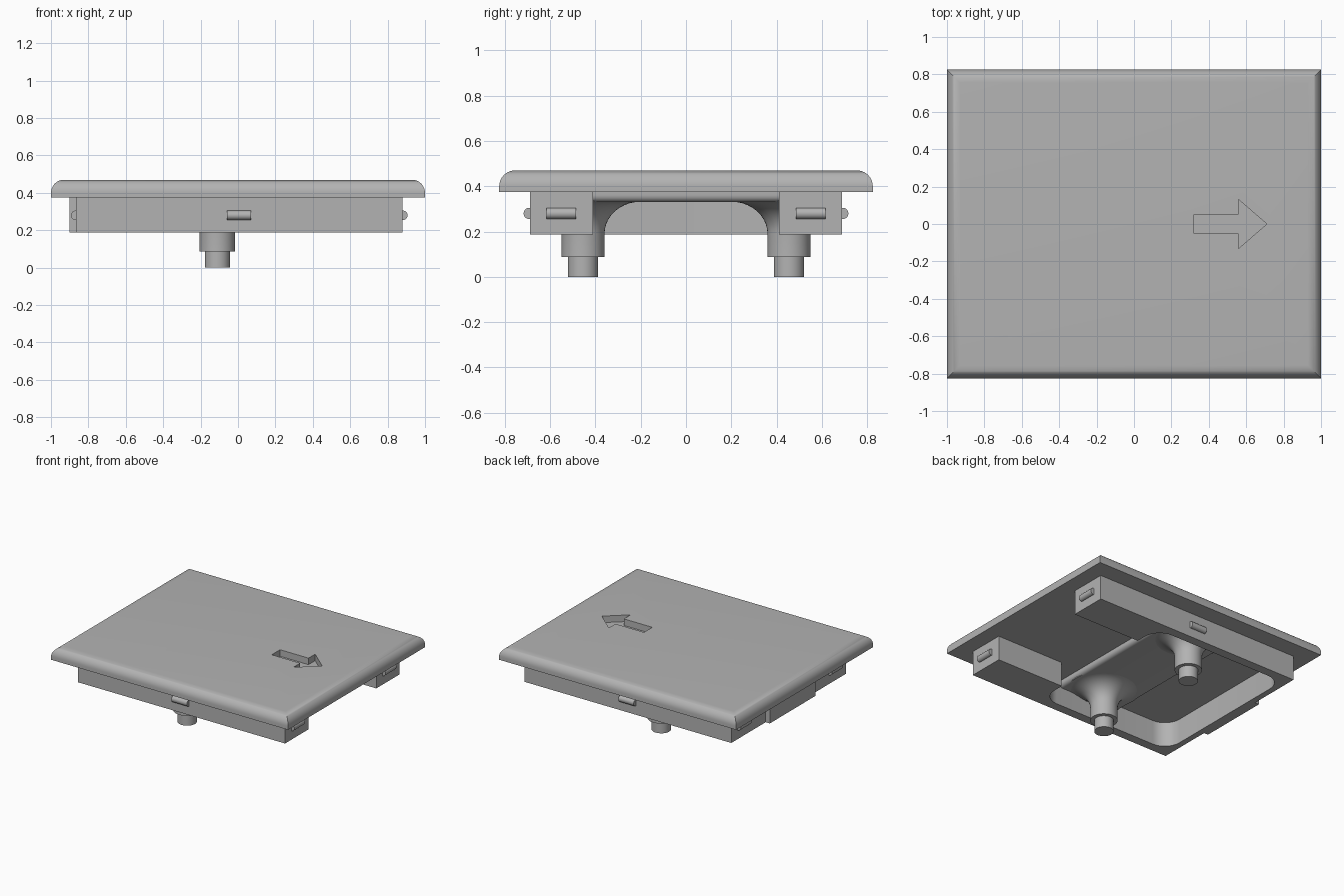
import bpy, bmesh, math
from mathutils import Vector

cube = bpy.data.objects.get("Cube")
if cube:
    bpy.data.objects.remove(cube, do_unlink=True)

grey = bpy.data.materials.new("plain grey")
grey.use_nodes = True
COLOR = (0.45, 0.45, 0.45, 1)
grey.diffuse_color = COLOR
grey.node_tree.nodes["Principled BSDF"].inputs["Base Color"].default_value = COLOR


def finish(name, bm, smooth=False):
    bmesh.ops.recalc_face_normals(bm, faces=bm.faces)
    mesh = bpy.data.meshes.new(name)
    bm.to_mesh(mesh)
    bm.free()
    mesh.materials.append(grey)
    obj = bpy.data.objects.new(name, mesh)
    bpy.context.collection.objects.link(obj)
    bpy.ops.object.select_all(action='DESELECT')
    obj.select_set(True)
    bpy.context.view_layer.objects.active = obj
    if smooth:
        bpy.ops.object.shade_smooth_by_angle(angle=math.radians(35))
    return obj


def prism(name, outline, z0, z1, smooth=False):
    bm = bmesh.new()
    face = bm.faces.new([bm.verts.new((x, y, z0)) for x, y in outline])
    ext = bmesh.ops.extrude_face_region(bm, geom=[face])
    for v in ext["geom"]:
        if isinstance(v, bmesh.types.BMVert):
            v.co.z = z1
    return finish(name, bm, smooth)


def arc(cx, cy, r, start, end, steps=8):
    angles = [math.radians(start + (end - start) * i / steps) for i in range(steps + 1)]
    return [(cx + r * math.cos(a), cy + r * math.sin(a)) for a in angles]


# Lid: stacked rectangles with a rounded upper edge and mitred corners
bm = bmesh.new()
R = 0.07
levels = [(0, 0.375)] + [(R * (1 - math.cos(a)), 0.40 + R * math.sin(a))
                         for a in [math.pi / 2 * i / 10 for i in range(11)]]
rings = []
for inset, z in levels:
    hx, hy = 1 - inset, 0.825 - inset
    rings.append([bm.verts.new((sx * hx, sy * hy, z))
                  for sx, sy in ((-1, -1), (1, -1), (1, 1), (-1, 1))])
for low, high in zip(rings, rings[1:]):
    for i in range(4):
        j = (i + 1) % 4
        bm.faces.new((low[i], low[j], high[j], high[i]))
bm.faces.new(rings[0])
bm.faces.new(rings[-1])
lid = finish("lid", bm, True)

# Arrow sunk into the lid
half = [(0.32, -0.05), (0.56, -0.05), (0.56, -0.13)]
arrow = half + [(0.71, 0)] + [(x, -y) for x, y in reversed(half)]
cutter = prism("arrow_cutter", arrow, 0.42, 0.6)
cutter.hide_render = True
cut = lid.modifiers.new("arrow", 'BOOLEAN')
cut.operation = 'DIFFERENCE'
cut.solver = 'EXACT'
cut.object = cutter
bpy.ops.object.select_all(action='DESELECT')
bpy.context.view_layer.objects.active = lid
lid.select_set(True)
# Keep the arrow modifier ahead of the smoothing one
bpy.ops.object.modifier_move_to_index(modifier=cut.name, index=0)
bpy.ops.object.modifier_apply(modifier=cut.name)
bpy.data.objects.remove(cutter, do_unlink=True)

# Body frame: rounded pocket open towards +x between two arms
C = 0.13
upper = [(0.88, 0.69), (0.88, 0.41), (0.31, 0.41)]
upper += arc(0.31 - C, 0.62 - C, C, 0, 90)
upper += arc(-0.82 + C, 0.62 - C, C, 90, 180)
lower = [(x, -y) for x, y in reversed(upper)]
rear = [(-0.865, 0.69), (-0.865, 0.275), (-0.90, 0.275)]
outline = upper + lower + [(x, -y) for x, y in rear] + list(reversed(rear))
prism("body_frame", outline, 0.187, 0.376, True)

# Raised pad under the lid carrying the posts
bm = bmesh.new()
bmesh.ops.create_cube(bm, size=1)
for v in bm.verts:
    v.co = Vector((-0.11 + v.co.x * 0.53, v.co.y * 1.27, 0.355 + v.co.z * 0.05))
edges = [e for e in bm.edges if all(v.co.z < 0.34 and abs(v.co.x - e.verts[0].co.x) < 0.01
                                    for v in e.verts)]
bmesh.ops.bevel(bm, geom=edges, offset=0.03, segments=4, profile=0.5, affect='EDGES')
finish("post_pad", bm, True)

# Stepped posts with a flared root
profile = [(0, 0), (0.067, 0), (0.067, 0.087), (0.095, 0.087)]
profile += [(0.255 - 0.16 * math.cos(a), 0.19 + 0.142 * math.sin(a))
            for a in [math.pi / 2 * i / 10 for i in range(11)]]
profile += [(0.255, 0.35), (0, 0.35)]
for side, name in ((-1, "front_post"), (1, "back_post")):
    bm = bmesh.new()
    verts = [bm.verts.new((r, 0, z)) for r, z in profile]
    chain = [bm.edges.new(pair) for pair in zip(verts, verts[1:])]
    bmesh.ops.spin(bm, geom=verts + chain, cent=(0, 0, 0), axis=(0, 0, 1),
                   angle=2 * math.pi, steps=40)
    bmesh.ops.remove_doubles(bm, verts=bm.verts, dist=0.0005)
    for v in bm.verts:
        y = v.co.y + side * 0.455
        v.co = Vector((v.co.x - 0.11, max(-0.66, min(0.66, y)), v.co.z))
    finish(name, bm, True)


# Rounded snap tabs around the body
def tab(name, x, y, along_x):
    bm = bmesh.new()
    bmesh.ops.create_cone(bm, cap_ends=True, segments=24, radius1=0.025, radius2=0.025, depth=0.13)
    for v in bm.verts:
        a, b, c = v.co
        v.co = Vector((x + (c if along_x else a), y + (a if along_x else c), 0.28 + b))
    finish(name, bm, True)


for side, word in ((-1, "front"), (1, "back")):
    tab(word + "_tab", 0.005, side * 0.692, True)
    tab(word + "_left_end_tab", 0.882, side * 0.55, False)
    tab(word + "_right_end_tab", -0.868, side * 0.55, False)
